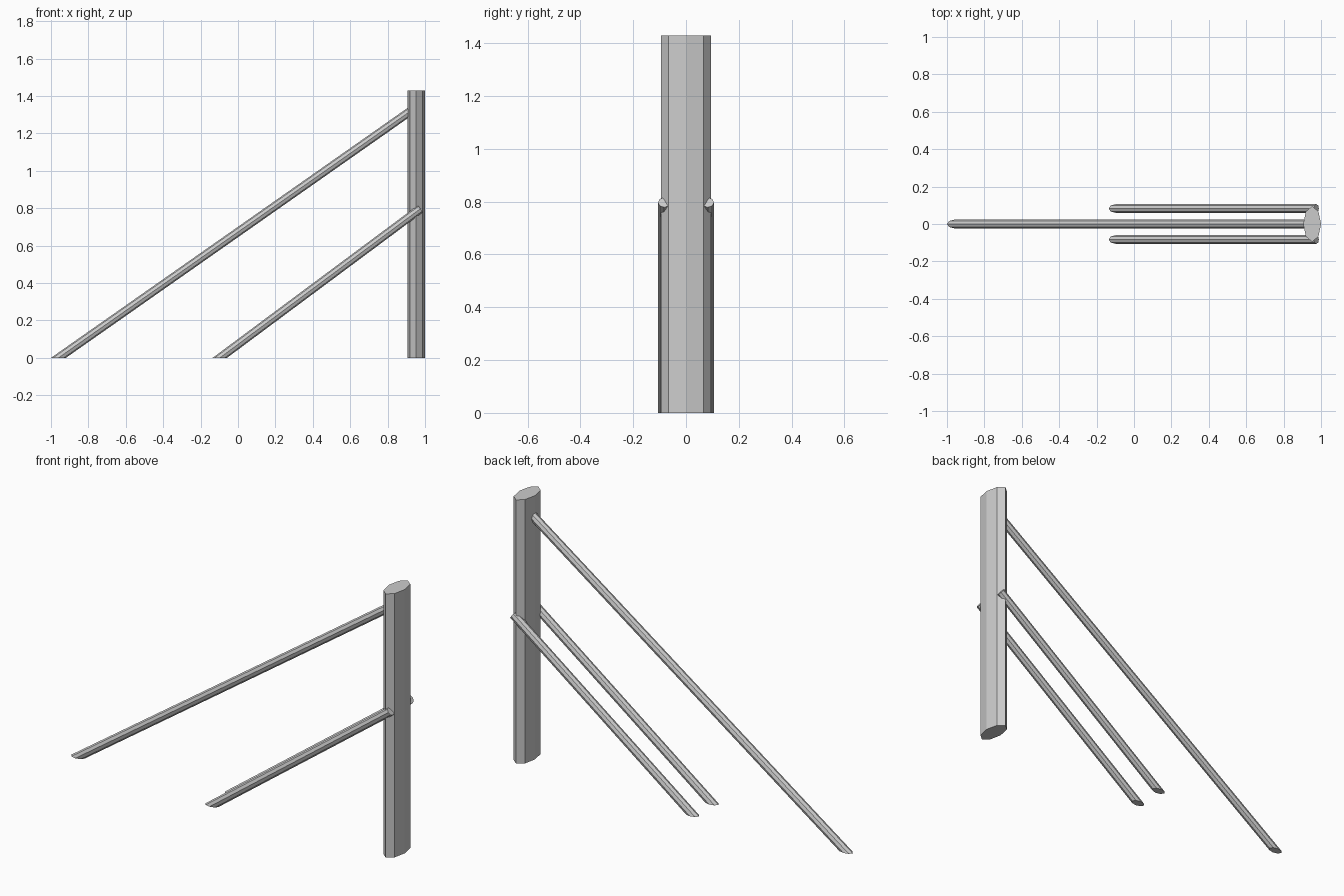
import bpy, bmesh
from math import sin, cos, tau
from mathutils import Vector

if "Cube" in bpy.data.objects:
    bpy.data.objects.remove(bpy.data.objects["Cube"])

SIDES = 8


def prism(name, bottom, top):
    """Flat-shaded solid joining two matching rings."""
    bm = bmesh.new()
    lo = [bm.verts.new(p) for p in bottom]
    hi = [bm.verts.new(p) for p in top]
    n = len(lo)
    for i in range(n):
        j = (i + 1) % n
        bm.faces.new((lo[i], lo[j], hi[j], hi[i]))
    bm.faces.new(lo[::-1])
    bm.faces.new(hi)
    bmesh.ops.recalc_face_normals(bm, faces=bm.faces)
    mesh = bpy.data.meshes.new(name)
    bm.to_mesh(mesh)
    bm.free()
    obj = bpy.data.objects.new(name, mesh)
    bpy.context.collection.objects.link(obj)
    return obj


def rod(name, foot, head, radius):
    """Sloping round bar: square-cut head, foot cut level with the ground."""
    foot, head = Vector(foot), Vector(head)
    axis = (head - foot).normalized()
    side = Vector((0, 1, 0))
    up = axis.cross(side)
    top = []
    for i in range(SIDES):
        a = tau * i / SIDES
        top.append(head + radius * (cos(a) * side + sin(a) * up))
    bottom = [p - axis * (p.z / axis.z) for p in top]
    return prism(name, bottom, top)


# Upright oval post
oval = [(0.9525 + 0.0475 * cos(tau * i / SIDES), 0.095 * sin(tau * i / SIDES))
        for i in range(SIDES)]
prism("post", [(x, y, 0) for x, y in oval], [(x, y, 1.43) for x, y in oval])

# Long central brace, ending inside the post
rod("long_brace", (-0.96, 0, 0), (0.945, 0, 1.335), 0.023)

# Pair of short braces running past the post's sides
for label, y in (("front", -0.083), ("back", 0.083)):
    rod("short_brace_" + label, (-0.097, y, 0), (0.975, y, 0.797), 0.023)
